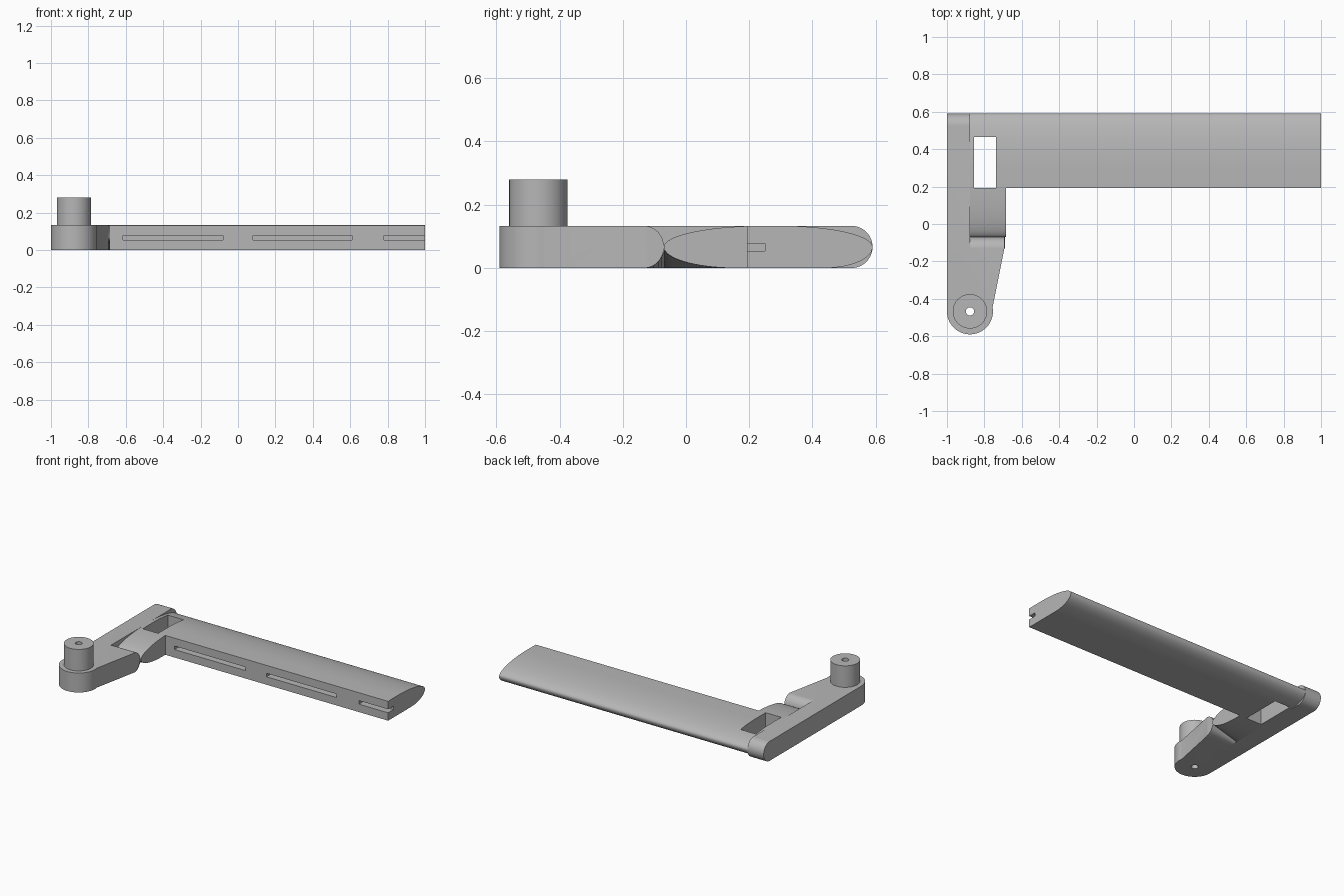
import bpy, bmesh, math
from mathutils import Vector

cube = bpy.data.objects.get("Cube")
if cube:
    bpy.data.objects.remove(cube)

H, MID = 0.133, 0.0665            # body thickness and its middle
WALL = -0.877                     # inner side of the arm
NOSE, CUT, TAIL = -0.07, 0.193, 0.59
PIVOT = (WALL, -0.467)

grey = bpy.data.materials.new("plain grey")
grey.use_nodes = True
colour = (0.47, 0.47, 0.47, 1)
grey.diffuse_color = colour
grey.node_tree.nodes["Principled BSDF"].inputs["Base Color"].default_value = colour


def prism(name, outline, direction):
    """Extrude a closed 3D outline along a direction."""
    bm = bmesh.new()
    face = bm.faces.new([bm.verts.new(p) for p in outline])
    new = bmesh.ops.extrude_face_region(bm, geom=[face])["geom"]
    bmesh.ops.translate(bm, vec=Vector(direction),
                        verts=[g for g in new if isinstance(g, bmesh.types.BMVert)])
    return finish(name, bm)


def finish(name, bm):
    bmesh.ops.recalc_face_normals(bm, faces=bm.faces)
    mesh = bpy.data.meshes.new(name)
    bm.to_mesh(mesh)
    bm.free()
    mesh.materials.append(grey)
    ob = bpy.data.objects.new(name, mesh)
    bpy.context.collection.objects.link(ob)
    return ob


def side_prism(name, profile, x0, x1):
    return prism(name, [(x0, y, z) for y, z in profile], (x1 - x0, 0, 0))


def box(x0, x1, y0, y1, z0, z1):
    return side_prism("cutter", [(y0, z0), (y1, z0), (y1, z1), (y0, z1)], x0, x1)


def cylinder(name, r, z0, z1, n=64):
    ring = [(PIVOT[0] + r * math.cos(2 * math.pi * i / n),
             PIVOT[1] + r * math.sin(2 * math.pi * i / n), z0) for i in range(n)]
    return prism(name, ring, (0, 0, z1 - z0))


def combine(ob, other, operation):
    """Apply a boolean and remove the helper."""
    mod = ob.modifiers.new("cut", 'BOOLEAN')
    mod.operation, mod.object, mod.solver = operation, other, 'EXACT'
    graph = bpy.context.evaluated_depsgraph_get()
    mesh = bpy.data.meshes.new_from_object(ob.evaluated_get(graph))
    ob.modifiers.clear()
    ob.data = mesh
    bpy.data.objects.remove(other)


def quarter(t):
    return math.sqrt(max(0, 1 - t * t))


def top(y):
    t = (0.24 - y) / 0.31 if y < 0.24 else max(0, (y - 0.30) / 0.29)
    return MID + MID * quarter(min(t, 1))


def bottom(y):
    t = (0.155 - y) / 0.225 if y < 0.155 else max(0, (y - 0.44) / 0.15)
    return MID - MID * quarter(min(t, 1))


def airfoil(y0, y1, n=48):
    """Closed section, denser towards both ends."""
    ys = [y0 + (y1 - y0) * (1 - math.cos(math.pi * i / n)) / 2 for i in range(n + 1)]
    pts = [(y, top(y)) for y in ys] + [(y, bottom(y)) for y in reversed(ys)]
    return [p for i, p in enumerate(pts)
            if (Vector(p) - Vector(pts[i - 1])).length > 1e-5]


def rounded_end(y0, y1, r, n=24):
    """Bar section with a rounded end at y1."""
    arc = [(y1 - r + r * math.sin(math.pi * i / n),
            MID - MID * math.cos(math.pi * i / n)) for i in range(n + 1)]
    return [(y0, 0)] + arc + [(y0, H)]


# Arm: round pivot lug with a tapered side, plus a long straight bar
R = 0.123
lug = [(-1, NOSE), (-1, PIVOT[1])]
lug += [(PIVOT[0] + R * math.cos(a), PIVOT[1] + R * math.sin(a))
        for a in (math.pi + (math.pi + 0.18) * i / 40 for i in range(1, 41))]
lug += [(-0.693, -0.13), (-0.693, NOSE)]
arm = prism("mount_arm", [(x, y, 0) for x, y in lug], (0, 0, H))
combine(arm, side_prism("lug_round", rounded_end(-0.8, NOSE, 0.062), -1.2, -0.5), 'INTERSECT')
combine(arm, side_prism("bar", rounded_end(-0.25, TAIL, 0.066), -1, WALL), 'UNION')

# Pivot post with a hole through the whole arm
post = cylinder("pivot_post", 0.092, H, 0.28)
for ob in (arm, post):
    combine(ob, cylinder("cutter", 0.022, -0.1, 0.4, 32), 'DIFFERENCE')

# Wing panel: window near the arm and three slots in the front edge
wing = side_prism("wing_panel", airfoil(CUT, TAIL), WALL, 1)
combine(wing, box(-0.855, -0.738, 0.1, 0.465, -0.1, 0.3), 'DIFFERENCE')
for x0, x1 in ((-0.615, -0.08), (0.08, 0.61), (0.78, 1.1)):
    combine(wing, box(x0, x1, 0.1, 0.25, 0.054, 0.078), 'DIFFERENCE')

# Nose block beside the arm, in front of the window
nose = side_prism("nose_block", airfoil(NOSE, CUT), WALL, -0.685)

# Twisted web under the groove, from the arm's underside up to the nose
bm = bmesh.new()
rows = []
N = 32
for i in range(N + 1):
    y = -0.13 + 0.285 * i / N
    z = bottom(y) if y > NOSE else MID - MID * quarter((y + 0.132) / 0.062)
    rows.append([bm.verts.new(p) for p in
                 ((WALL, y, 0), (-0.69, y, z), (WALL, y, z + 0.001))])
for a, b in zip(rows, rows[1:]):
    for k in range(3):
        j = (k + 1) % 3
        bm.faces.new((a[k], a[j], b[j], b[k]))
bm.faces.new(rows[0])
bm.faces.new(rows[-1])
web = finish("under_web", bm)

# Smooth curved faces, keep edges crisp
bpy.ops.object.select_all(action='DESELECT')
for ob in (arm, post, wing, nose, web):
    ob.select_set(True)
bpy.context.view_layer.objects.active = arm
bpy.ops.object.shade_smooth_by_angle(angle=math.radians(30))
